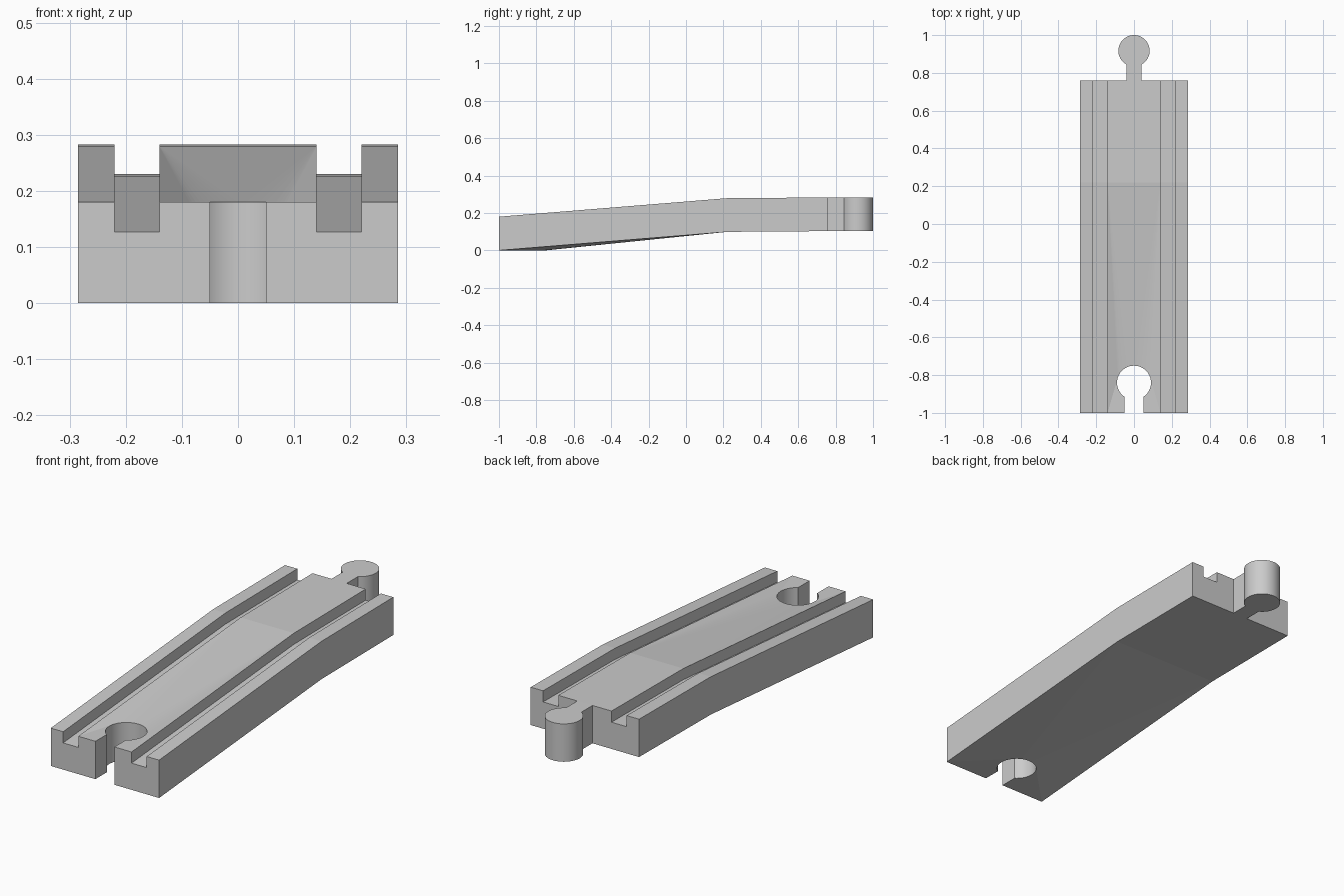
import bpy, bmesh
from math import asin, cos, sin, pi
from mathutils import Vector
from mathutils.geometry import tessellate_polygon

cube = bpy.data.objects.get("Cube")
if cube:
    bpy.data.objects.remove(cube, do_unlink=True)

GREY = (0.6, 0.6, 0.6, 1)
mat = bpy.data.materials.new("plain grey")
mat.use_nodes = True
mat.diffuse_color = GREY
mat.node_tree.nodes["Principled BSDF"].inputs["Base Color"].default_value = GREY

THICK, GROOVE = 0.18, 0.053
FRONT, BEND, BACK = -1.0, 0.22, 0.76
INNER, OUTER, SIDE = 0.14, 0.22, 0.285
SLOT, NECK = 0.05, 0.04


def lift(y):
    """Underside height: front and socket lie low, the rest is raised."""
    return 0 if y < -0.7 else 0.099 if y < 0.5 else 0.103


def arc(cy, radius, half, steps=18):
    """Half circle outline from the neck opening round to the centre line."""
    start = asin(half / radius) - pi / 2
    angles = [start + (pi / 2 - start) * i / steps for i in range(steps + 1)]
    return [(radius * cos(a), cy + radius * sin(a)) for a in angles]


def add_face(bm, points, smooth=False):
    """Add a face and its mirror image."""
    for s in (1, -1):
        f = bm.faces.new([bm.verts.new((s * x, y, z)) for x, y, z in points])
        f.smooth = smooth


def add_cap(bm, outline, height):
    """Fill an outline with triangles at the running height."""
    for tri in tessellate_polygon([[Vector((x, y, 0)) for x, y in outline]]):
        add_face(bm, [(*outline[i], lift(outline[i][1]) + height) for i in tri])


def add_walls(bm, path, smooth=False):
    """Vertical walls along a path."""
    for (x1, y1), (x2, y2) in zip(path, path[1:]):
        a, b = lift(y1), lift(y2)
        add_face(bm, [(x1, y1, a), (x2, y2, b),
                      (x2, y2, b + THICK), (x1, y1, a + THICK)], smooth)


def finish(bm, name):
    bmesh.ops.remove_doubles(bm, verts=bm.verts, dist=1e-5)
    bmesh.ops.recalc_face_normals(bm, faces=bm.faces)
    mesh = bpy.data.meshes.new(name)
    bm.to_mesh(mesh)
    bm.free()
    mesh.materials.append(mat)
    bpy.context.collection.objects.link(bpy.data.objects.new(name, mesh))


# Track body: grooves, rails and sides lofted over the bend
bm = bmesh.new()
section = [(INNER, THICK), (INNER, THICK - GROOVE), (OUTER, THICK - GROOVE),
           (OUTER, THICK), (SIDE, THICK), (SIDE, 0)]
for y1, y2 in ((FRONT, BEND), (BEND, BACK)):
    for (xa, za), (xb, zb) in zip(section, section[1:]):
        add_face(bm, [(xa, y1, lift(y1) + za), (xb, y1, lift(y1) + zb),
                      (xb, y2, lift(y2) + zb), (xa, y2, lift(y2) + za)])

# End faces
for y, x in ((FRONT, SLOT), (BACK, 0)):
    add_face(bm, [(px, y, lift(y) + pz) for px, pz in section + [(x, 0), (x, THICK)]])

# Centre deck and underside, with the round socket left open
socket = arc(-0.84, 0.09, SLOT)
for edge, height in ((INNER, THICK), (SIDE, 0)):
    add_cap(bm, [(SLOT, FRONT)] + socket + [(0, BEND), (edge, BEND), (edge, FRONT)], height)
    add_cap(bm, [(0, BEND), (0, BACK), (edge, BACK), (edge, BEND)], height)
add_walls(bm, [(SLOT, FRONT), socket[0]])
add_walls(bm, socket, smooth=True)
finish(bm, "track_body")

# Connector peg: neck and round head
bm = bmesh.new()
head = arc(0.917, 0.083, NECK)
for height in (0, THICK):
    add_cap(bm, [(0, BACK), (NECK, BACK)] + head, height)
add_walls(bm, [(0, BACK), (NECK, BACK), head[0]])
add_walls(bm, head, smooth=True)
finish(bm, "connector_peg")
